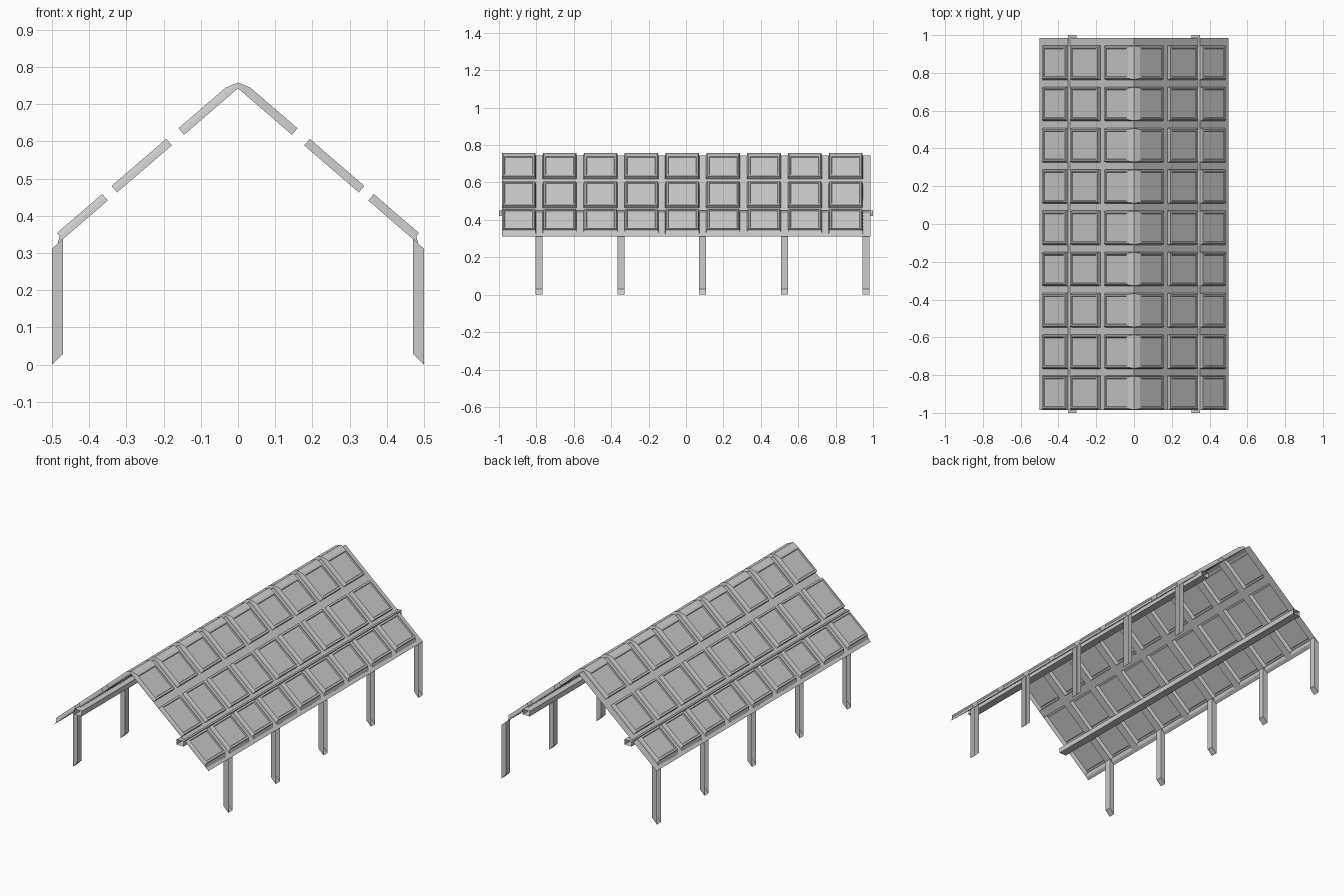
import bpy, bmesh, math
from mathutils import Vector

if "Cube" in bpy.data.objects:
    bpy.data.objects.remove(bpy.data.objects["Cube"])

SLOPE = 0.862            # drop per unit of x
RIDGE = 0.743            # height of the lower roof plane at the ridge
A = math.atan(SLOPE)
N = Vector((math.sin(A), 0, math.cos(A)))
PITCH, COUNT = 0.2185, 9


def pt(x, y, n=0.0):
    """Point on the right roof slope, lifted n along its normal."""
    return Vector((x, y, RIDGE - SLOPE * x)) + N * n


def make(name, faces):
    """Mesh object from a list of polygons, built on +x and mirrored to -x."""
    bm = bmesh.new()
    for f in faces:
        bm.faces.new([bm.verts.new(p) for p in f])
    bmesh.ops.remove_doubles(bm, verts=bm.verts, dist=1e-5)
    me = bpy.data.meshes.new(name)
    bm.to_mesh(me)
    bm.free()
    ob = bpy.data.objects.new(name, me)
    bpy.context.collection.objects.link(ob)
    m = ob.modifiers.new("mirror", 'MIRROR')
    m.use_mirror_merge = False
    return ob


def rect(x0, x1, y0, y1, n):
    return [pt(x0, y0, n), pt(x1, y0, n), pt(x1, y1, n), pt(x0, y1, n)]


def loft(rings):
    """Quads between successive four-point rings, capped on the last."""
    faces = []
    for a, b in zip(rings, rings[1:]):
        for i in range(4):
            j = (i + 1) % 4
            faces.append([a[i], a[j], b[j], b[i]])
    faces.append(rings[-1])
    return faces


# Roof panels: framed trays in three rows
panels = []
for x0, x1 in ((0.0, 0.145), (0.178, 0.325), (0.35, 0.485)):
    for i in range(COUNT):
        y0 = -0.985 + PITCH * i
        y1 = y0 + 0.182
        t = 0.018 if x0 == 0 else 0.0       # ridge trays taper to the ridge
        e = 0.013 if x1 > 0.4 else 0.0      # eave trays stay inside the eave
        panels += loft([
            rect(x0, x1, y0, y1, 0),
            rect(x0 - t * 0.42, x1 - e, y0 + 0.002, y1 - 0.002, 0.0115),
            rect(x0 + t, x1 - e, y0 + 0.008, y1 - 0.008, 0.023),
            rect(x0 + t + 0.008, x1 - e - 0.008, y0 + 0.015, y1 - 0.015, 0.023),
            rect(x0 + t + 0.010, x1 - e - 0.010, y0 + 0.018, y1 - 0.018, 0.018)])
make("roof_panels", panels)

# Rafters: flat strips running down the slope between the panels
rafter_y = [-0.785 + PITCH * i for i in range(COUNT)]
make("rafters", [rect(0, 0.5, y - 0.0225, y + 0.0225, 0) for y in rafter_y])

# Battens: flat strips between the rows and along the eave
make("battens", [rect(a, b, -0.985, 0.98, -0.0005)
                 for a, b in ((0.145, 0.178), (0.325, 0.35), (0.485, 0.5))])

# Purlins: open-ended square tubes along the length
prof = [(0.305, 0.42), (0.35, 0.42), (0.35, 0.45), (0.305, 0.45)]
tube = []
for i in range(4):
    (xa, za), (xb, zb) = prof[i], prof[(i + 1) % 4]
    tube.append([Vector((xa, -1, za)), Vector((xb, -1, zb)),
                 Vector((xb, 1, zb)), Vector((xa, 1, za))])
make("purlins", tube)

# Posts: channels open outward with a slanted foot, under every other rafter
posts = []
for y in rafter_y[::2]:
    side = [(0.5, RIDGE - SLOPE * 0.5), (0.47, RIDGE - SLOPE * 0.47),
            (0.47, 0.03), (0.5, 0.0)]
    a = [Vector((x, y - 0.0185, z)) for x, z in side]
    b = [Vector((x, y + 0.0185, z)) for x, z in side]
    posts += [a, b, [a[1], a[2], b[2], b[1]], [a[2], a[3], b[3], b[2]]]
make("posts", posts)
